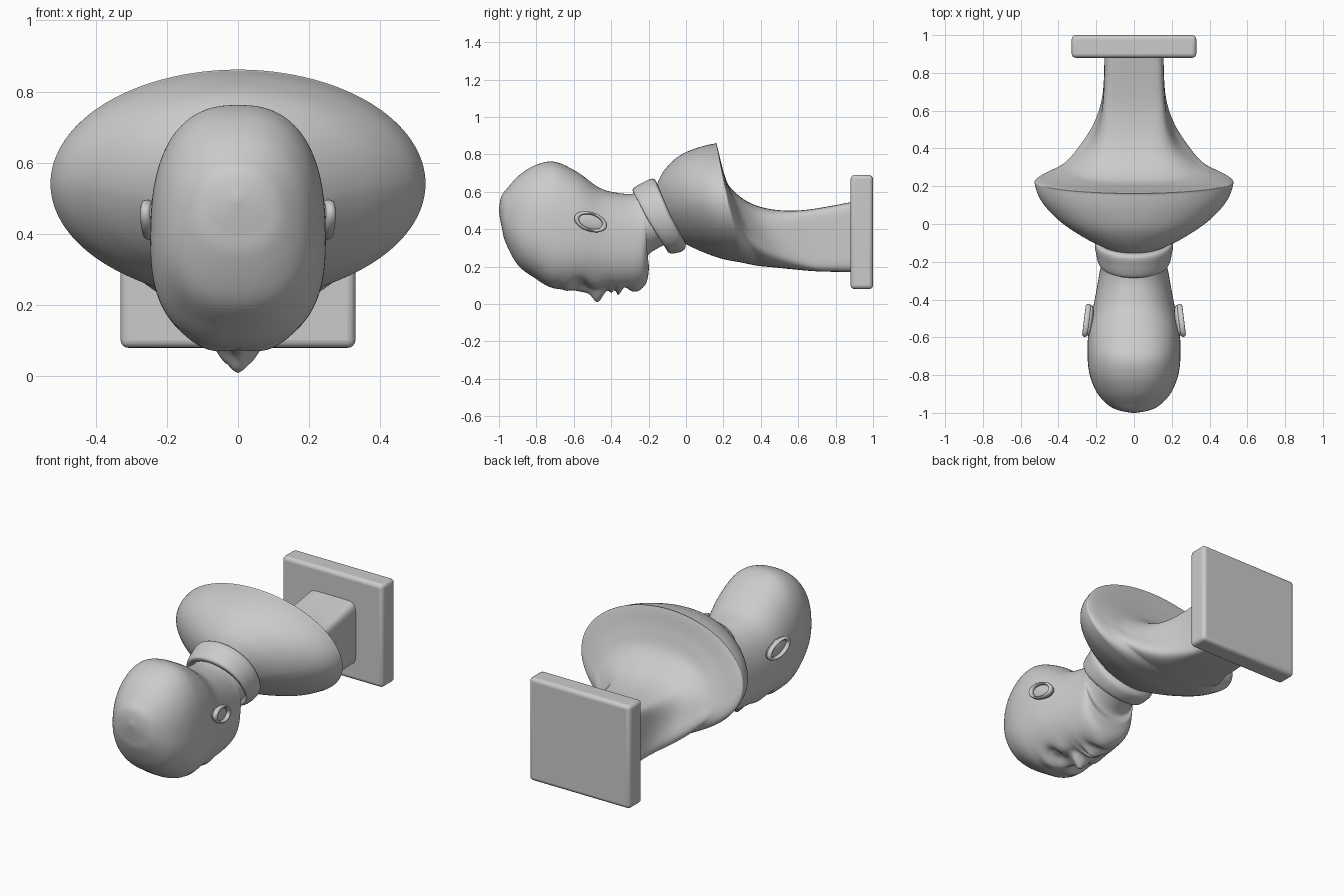
import bpy, bmesh, math
from mathutils import Vector

if "Cube" in bpy.data.objects:
    bpy.data.objects.remove(bpy.data.objects["Cube"])


def finish(obj, angle=60):
    bpy.ops.object.select_all(action='DESELECT')
    obj.select_set(True)
    bpy.context.view_layer.objects.active = obj
    bpy.ops.object.shade_smooth_by_angle(angle=math.radians(angle))


def catmull(a, b, c, d, t):
    return [q + 0.5 * t * (r - p + t * (2 * p - 5 * q + 4 * r - s + t * (3 * q - p - 3 * r + s)))
            for p, q, r, s in zip(a, b, c, d)]


def power(v, e):
    return math.copysign(abs(v) ** e, v)


def push_face(p, bumps):
    """Symmetric soft bumps on the underside: x, y, x radius, y radius, depth."""
    low = math.exp(-(max(0, p.z - 0.09) / 0.09) ** 2)
    for x, y, rx, ry, depth in bumps:
        d = ((abs(p.x) - x) / rx) ** 2 + ((p.y - y) / ry) ** 2
        yield -depth * low * math.exp(-d)


def loft(name, rings, roundness, mid=0.5, n=128, steps=7, bumps=()):
    """Ring: back y, back z, half width, front y, front z (tilted superellipse)."""
    bm = bmesh.new()
    loops = []
    last = len(rings) - 1
    for k in range(last * steps + 1):
        i = min(k // steps, last - 1)
        four = [rings[max(0, min(last, i + o))] for o in (-1, 0, 1, 2)]
        ty, tz, w, by, bz = catmull(*four, k / steps - i)
        e = roundness(k / (last * steps))
        sy, sz = ty + (by - ty) * 0.45, bz + (tz - bz) * mid
        loop = []
        for j in range(n):
            a = math.tau * j / n
            c, s = power(math.cos(a), e), power(math.sin(a), e)
            y, z = (ty, tz) if s > 0 else (by, bz)
            p = Vector((w * c, sy + (y - sy) * abs(s), sz + (z - sz) * abs(s)))
            p.z += sum(push_face(p, bumps))
            loop.append(bm.verts.new(p))
        if loops:
            old = loops[-1]
            for j in range(n):
                m = (j + 1) % n
                bm.faces.new((old[j], old[m], loop[m], loop[j]))
        loops.append(loop)
    bm.faces.new(loops[0][::-1])
    bm.faces.new(loops[-1])
    bmesh.ops.recalc_face_normals(bm, faces=bm.faces)
    me = bpy.data.meshes.new(name)
    bm.to_mesh(me)
    bm.free()
    obj = bpy.data.objects.new(name, me)
    bpy.context.collection.objects.link(obj)
    finish(obj)


# Square foot plate
bpy.ops.mesh.primitive_cube_add(size=1, location=(0, 0.94, 0.385))
plate = bpy.context.object
plate.name = "base_plate"
plate.scale = (0.66, 0.12, 0.61)
bpy.ops.object.transform_apply(location=False, rotation=False, scale=True)
bevel = plate.modifiers.new("bevel", 'BEVEL')
bevel.width, bevel.segments = 0.022, 4
finish(plate, 40)

# Shoulders, swept rim and stem that turns from round to square
loft("torso_and_stem", [
    (-.16, .63, .18, 0, .32),
    (-.12, .71, .28, .04, .30),
    (-.04, .79, .40, .11, .27),
    (.06, .835, .49, .20, .24),
    (.15, .857, .525, .28, .225),
    (.165, .85, .51, .32, .217),
    (.19, .74, .41, .38, .205),
    (.24, .62, .32, .46, .197),
    (.38, .525, .22, .58, .185),
    (.60, .50, .168, .70, .175),
    (.90, .548, .156, .90, .17)],
    lambda t: 1 - 0.75 * min(1, max(0, (t - .62) / .28)))

# Stand-up collar band
loft("collar", [
    (-.26, .57, .155, -.09, .32),
    (-.285, .612, .185, -.10, .283),
    (-.23, .65, .20, -.07, .27),
    (-.17, .668, .205, -.01, .29),
    (-.14, .60, .165, 0, .345)], lambda t: 0.96)

# Head and neck, facing downwards
features = [
    (.08, -.63, .07, .03, .016),      # brows
    (.09, -.565, .055, .035, -.045),  # eye sockets
    (.09, -.565, .032, .02, .022),    # eyes
    (.13, -.48, .06, .05, .016),      # cheeks
    (0, -.545, .03, .06, .022),       # nose bridge
    (0, -.472, .036, .036, .07),      # nose tip
    (.042, -.46, .022, .022, .026),   # nostrils
    (0, -.398, .065, .014, .02),      # upper lip
    (0, -.382, .08, .008, -.014),     # mouth line
    (0, -.362, .058, .016, .03),      # lower lip
    (0, -.325, .07, .018, -.014),     # chin crease
    (0, -.265, .07, .04, .018)]       # chin
loft("head", [
    (-1, .51, .008, -1, .49),
    (-.988, .575, .08, -.985, .41),
    (-.955, .62, .135, -.965, .33),
    (-.89, .69, .195, -.90, .21),
    (-.80, .745, .233, -.81, .14),
    (-.70, .76, .246, -.71, .085),
    (-.58, .705, .242, -.58, .083),
    (-.46, .62, .22, -.46, .085),
    (-.35, .592, .198, -.34, .077),
    (-.28, .59, .182, -.225, .10),
    (-.24, .60, .172, -.198, .19),
    (-.20, .61, .165, -.20, .265),
    (-.12, .62, .165, -.05, .35)],
    lambda t: 0.8 + 0.2 * min(1, abs(t - .42) / .5), mid=0.45, n=160, steps=10, bumps=features)

# Ears: flat shell with a raised rim, leaning outwards at the crown end
for side, label in ((-1, "left"), (1, "right")):
    lean = (math.radians(-18), 0, math.radians(side * 7))
    bpy.ops.mesh.primitive_uv_sphere_add(segments=32, ring_count=16)
    shell = bpy.context.object
    shell.name = label + "_ear"
    shell.scale = (.018, .085, .045)
    shell.location = (side * .234, -.51, .44)
    bpy.ops.mesh.primitive_torus_add(major_radius=1, minor_radius=.17, major_segments=40,
                                     rotation=(0, math.pi / 2, 0))
    rim = bpy.context.object
    rim.name = label + "_ear_rim"
    bpy.ops.object.transform_apply(location=False, rotation=True, scale=False)
    rim.scale = (.085, .078, .044)
    rim.location = (side * .251, -.51, .44)
    for part in (shell, rim):
        part.rotation_euler = lean
        finish(part, 80)
